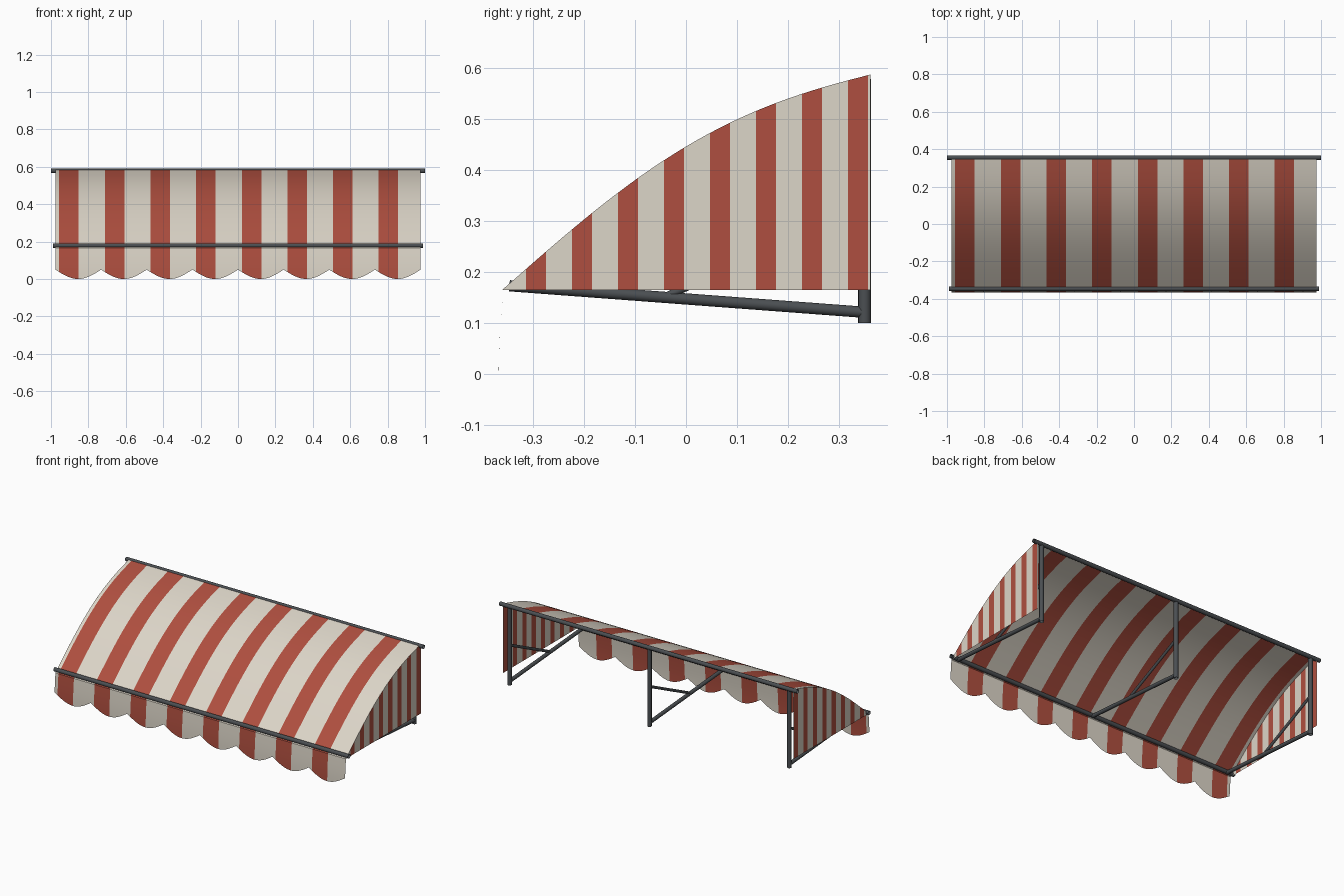
import bpy, bmesh, math
from mathutils import Vector

cube = bpy.data.objects.get("Cube")
if cube:
    bpy.data.objects.remove(cube, do_unlink=True)


def material(name, rgb, roughness):
    m = bpy.data.materials.new(name)
    m.use_nodes = True
    m.diffuse_color = (*rgb, 1)
    node = m.node_tree.nodes["Principled BSDF"]
    node.inputs["Base Color"].default_value = (*rgb, 1)
    node.inputs["Roughness"].default_value = roughness
    return m


CREAM = material("cream cloth", (0.72, 0.67, 0.58), 0.9)
RED = material("red cloth", (0.43, 0.078, 0.05), 0.9)
METAL = material("dark grey metal", (0.07, 0.078, 0.085), 0.5)

HALF = 0.976                 # half width of the cloth
FRONT, BACK = -0.36, 0.362   # depth range of the cloth
EAVE, RISE = 0.165, 0.422    # lower edge height and rise of the canopy
STRIPES = 8


def roof_z(y):
    t = (y - FRONT) / (BACK - FRONT)
    return EAVE + RISE * (1.5*t + 0.1*t**2 - 1.13*t**3 + 0.53*t**4)


def finish(name, bm, mats):
    mesh = bpy.data.meshes.new(name)
    bm.to_mesh(mesh)
    bm.free()
    for m in mats:
        mesh.materials.append(m)
    obj = bpy.data.objects.new(name, mesh)
    bpy.context.scene.collection.objects.link(obj)
    bpy.ops.object.select_all(action='DESELECT')
    obj.select_set(True)
    bpy.context.view_layer.objects.active = obj
    bpy.ops.object.shade_smooth_by_angle(angle=math.radians(40))
    return obj


def striped_sheet(name, point, rows, start, stop, steps):
    """Grid of cloth; point(u, v) places it, columns between start and stop are red."""
    cuts = sorted({start, stop} | {i / steps for i in range(steps)})
    cols = [k + c for k in range(STRIPES) for c in cuts] + [STRIPES]
    bm = bmesh.new()
    grid = [[bm.verts.new(point(u / STRIPES, r / rows)) for r in range(rows + 1)]
            for u in cols]
    for i in range(len(cols) - 1):
        middle = (cols[i] + cols[i + 1]) / 2 % 1
        for r in range(rows):
            f = bm.faces.new((grid[i][r], grid[i + 1][r],
                              grid[i + 1][r + 1], grid[i][r + 1]))
            f.material_index = int(start < middle < stop)
    bmesh.ops.remove_doubles(bm, verts=bm.verts, dist=1e-5)
    return finish(name, bm, (CREAM, RED))


def tube(name, a, b, radius, sides=16):
    """Open-ended round bar from a to b."""
    a, b = Vector(a), Vector(b)
    bm = bmesh.new()
    bmesh.ops.create_cone(bm, cap_ends=False, segments=sides, radius1=radius,
                          radius2=radius, depth=(b - a).length)
    turn = (b - a).to_track_quat('Z', 'Y').to_matrix()
    bmesh.ops.transform(bm, matrix=turn.to_4x4(), verts=bm.verts)
    bmesh.ops.translate(bm, vec=(a + b) / 2, verts=bm.verts)
    return finish(name, bm, (METAL,))


# Curved striped roof cloth
def canopy_point(u, v):
    y = FRONT + (BACK - FRONT) * v
    return (HALF * (2*u - 1), y, roof_z(y))


striped_sheet("canopy", canopy_point, 24, 0.083, 0.51, 1)


# Hanging front cloth with a scalloped hem
def valance_point(u, v):
    hem = 0.05 * (1 - abs(math.sin(math.pi * u * STRIPES)))
    z = EAVE + (hem - EAVE) * v
    drop = (EAVE - z) / EAVE
    return (HALF * (2*u - 1), FRONT + 0.002 - 0.009 * math.sin(drop * math.pi / 2), z)


striped_sheet("valance", lambda u, v: valance_point(u, 1 - v), 6, 0.083, 0.51, 16)

# Side cloths with upright stripes
for side, label in ((1, "left"), (-1, "right")):
    def side_point(u, v, side=side):
        y = FRONT + (BACK - FRONT) * u
        return (side * HALF, y, EAVE + (roof_z(y) - EAVE) * v)

    panel = striped_sheet(label + "_side_panel", side_point, 1, 0.51, 0.945, 4)
    if side < 0:
        panel.data.flip_normals()

# Long rails
tube("wall_rail", (-1, 0.355, 0.578), (1, 0.355, 0.578), 0.012)
tube("front_rail", (-0.99, -0.346, 0.178), (0.99, -0.346, 0.178), 0.012)

# Three support frames: post, arm and diagonal brace
for x, label in ((-0.94, "right"), (0, "middle"), (0.94, "left")):
    tube(label + "_post", (x, 0.35, 0.1), (x, 0.35, 0.578), 0.0125)
    tube(label + "_arm", (x, 0.35, 0.121), (x, -0.346, 0.173), 0.011)
    tube(label + "_brace", (x, 0.35, 0.34), (x, -0.04, 0.151), 0.008)
